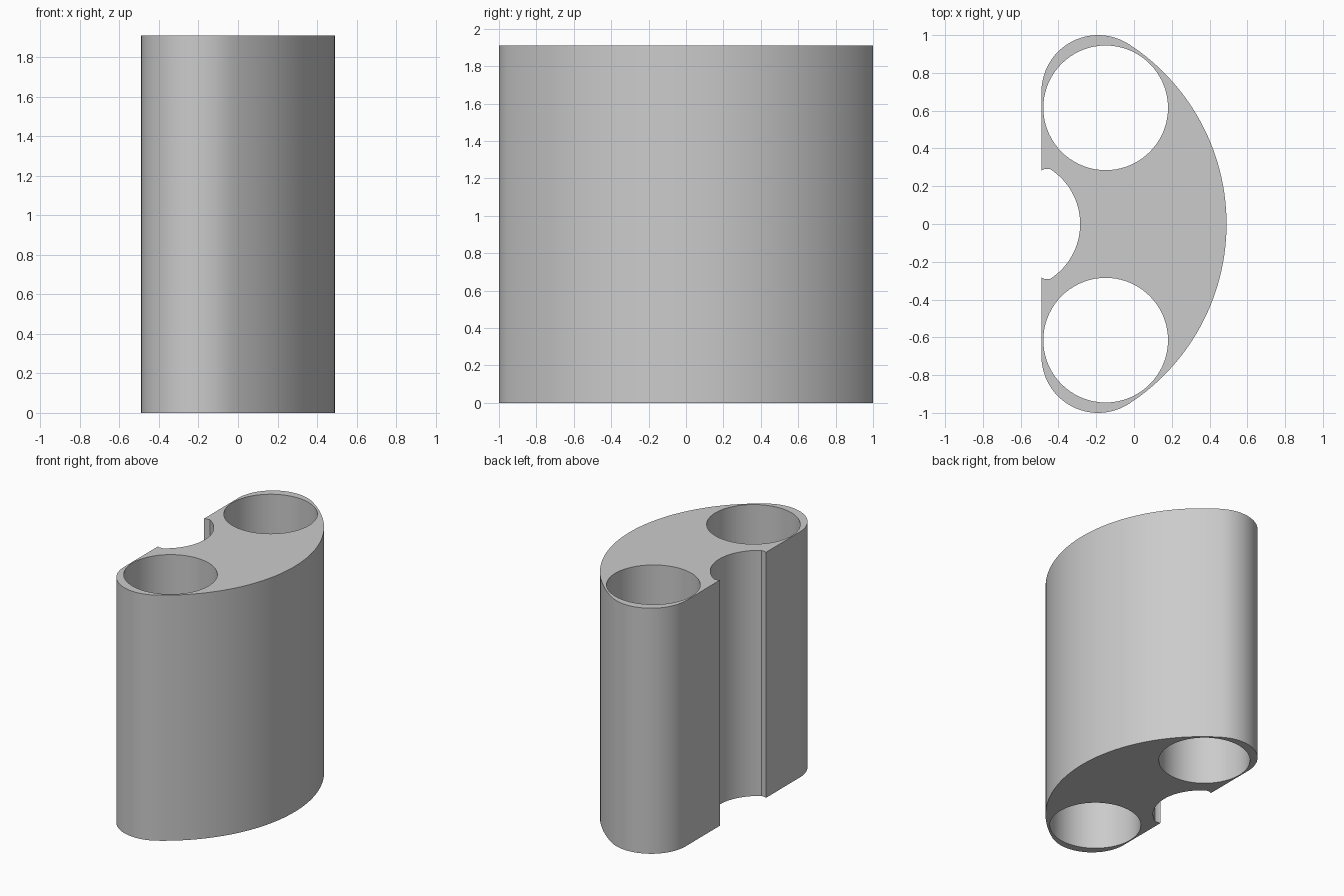
import bpy
import bmesh
from math import sin, cos, radians, atan2, degrees, asin

cube = bpy.data.objects.get("Cube")
if cube:
    bpy.data.objects.remove(cube, do_unlink=True)

HEIGHT = 1.91
HALF_W = 0.49          # half of the x extent
CORNER_R = 0.30        # rounded end corners
CORNER = (-HALF_W + CORNER_R, 1 - CORNER_R)
BOW_X, BOW_R = -0.645, 1.135    # wide curved face
NOTCH_X, NOTCH_R = -0.63, 0.345  # channel in the flat face
BORE_X, BORE_Y, BORE_R = -0.15, 0.615, 0.33


def arc(cx, cy, r, start, end, steps):
    """Points along an arc, angles in degrees."""
    angles = [radians(start + (end - start) * i / steps) for i in range(steps + 1)]
    return [(cx + r * cos(a), cy + r * sin(a)) for a in angles]


def add_loop(bm, points):
    verts = [bm.verts.new((x, y, 0)) for x, y in points]
    return [bm.edges.new((v, verts[i - 1])) for i, v in enumerate(verts)]


# Half outline: bowed face, rounded end, flat face, channel
join = degrees(atan2(CORNER[1], CORNER[0] - BOW_X))
lip = degrees(asin(0.291 / NOTCH_R))
half = arc(BOW_X, 0, BOW_R, 0, join, 28)
half += arc(*CORNER, CORNER_R, join, 180, 24)[1:]
half += [(-HALF_W, 0.283), (-0.475, 0.29)]
half += arc(NOTCH_X, 0, NOTCH_R, lip, 0, 16)
outline = half + [(x, -y) for x, y in half[-2:0:-1]]

# Fill the section around the two bores and extrude it upward
bm = bmesh.new()
edges = add_loop(bm, outline)
for side in (1, -1):
    edges += add_loop(bm, arc(BORE_X, side * BORE_Y, BORE_R, 0, 360, 72)[:-1])
bmesh.ops.triangle_fill(bm, use_beauty=True, use_dissolve=False, edges=edges)
result = bmesh.ops.extrude_face_region(bm, geom=bm.faces[:], use_keep_orig=True)
top = [g for g in result["geom"] if isinstance(g, bmesh.types.BMVert)]
bmesh.ops.translate(bm, verts=top, vec=(0, 0, HEIGHT))
bmesh.ops.recalc_face_normals(bm, faces=bm.faces[:])

mesh = bpy.data.meshes.new("twin_bore_body")
bm.to_mesh(mesh)
bm.free()
body = bpy.data.objects.new("twin_bore_body", mesh)
bpy.context.collection.objects.link(body)

# Smooth curved walls, crisp rims
bpy.ops.object.select_all(action="DESELECT")
body.select_set(True)
bpy.context.view_layer.objects.active = body
bpy.ops.object.shade_smooth_by_angle(angle=radians(30))
